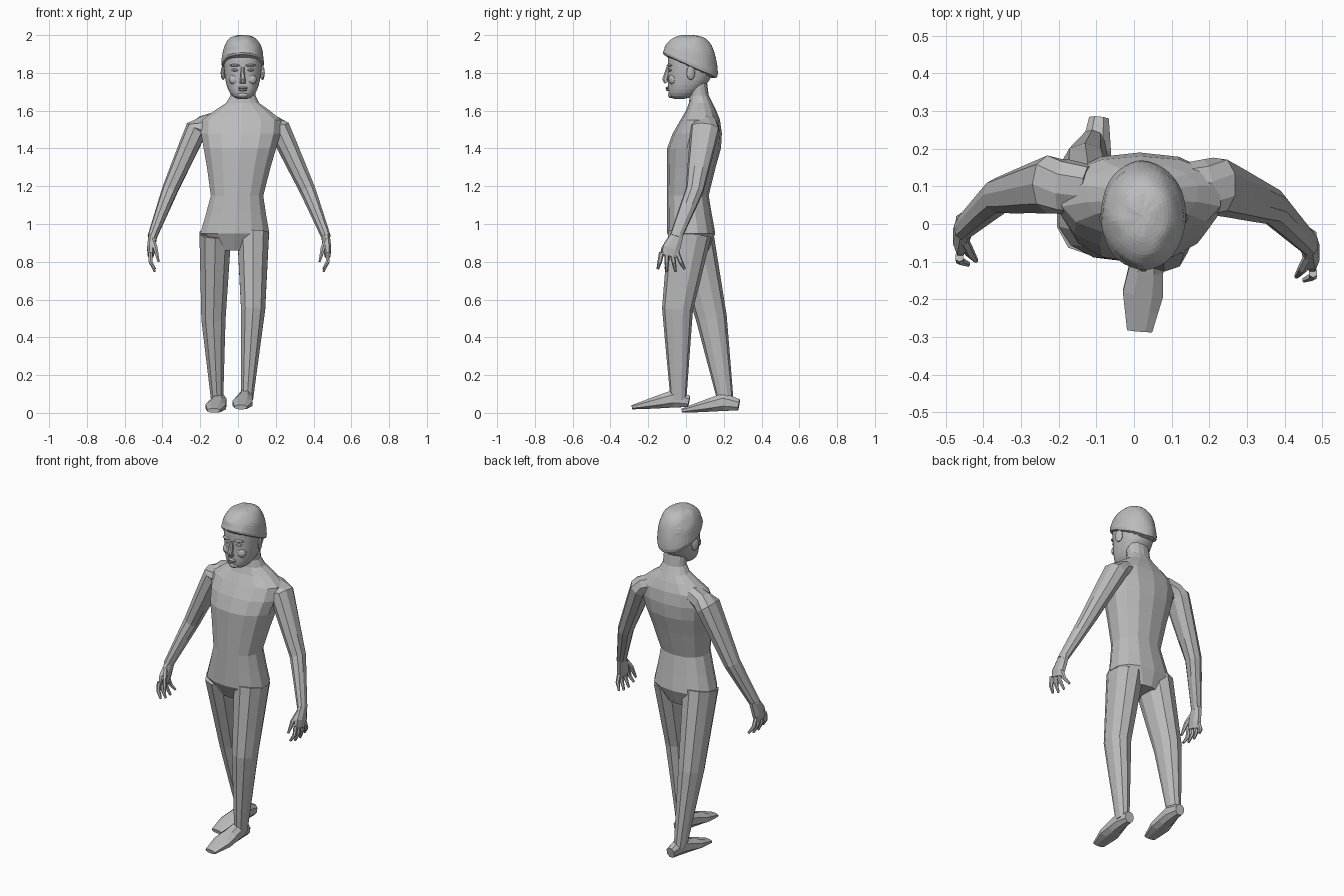
import bpy, bmesh, math, random
from mathutils import Vector, Matrix

random.seed(4)
default_cube = bpy.data.objects.get("Cube")
if default_cube:
    bpy.data.objects.remove(default_cube, do_unlink=True)

SHADE = (.5, .5, .5, 1)
grey = bpy.data.materials.new("plain grey")
grey.use_nodes = True
grey.diffuse_color = SHADE
grey.node_tree.nodes["Principled BSDF"].inputs["Base Color"].default_value = SHADE


def finish(name, bm):
    bmesh.ops.recalc_face_normals(bm, faces=bm.faces)
    mesh = bpy.data.meshes.new(name)
    bm.to_mesh(mesh)
    bm.free()
    mesh.materials.append(grey)
    obj = bpy.data.objects.new(name, mesh)
    bpy.context.scene.collection.objects.link(obj)
    return obj


def skin(name, loops):
    """Join loops of points into a closed tube."""
    bm = bmesh.new()
    rows = [[bm.verts.new(point) for point in loop] for loop in loops]
    for lower, upper in zip(rows, rows[1:]):
        for k in range(len(lower)):
            bm.faces.new((lower[k - 1], lower[k], upper[k], upper[k - 1]))
    bm.faces.new(rows[0])
    bm.faces.new(rows[-1])
    return finish(name, bm)


def oval(centre, across, deep, sides, power):
    """Slightly squared oval spanned by two half axes."""
    loop = []
    for k in range(sides):
        angle = math.tau * (k + .5) / sides
        c, s = math.cos(angle), math.sin(angle)
        loop.append(centre + across * math.copysign(abs(c) ** power, c)
                    + deep * math.copysign(abs(s) ** power, s))
    return loop


def limb(name, joints, steps=3, sides=10):
    """Tapered tube through (centre, half width, half depth) joints."""
    stations = []
    for start, end in zip(joints, joints[1:]):
        for i in range(steps):
            t = i / steps
            stations.append((start[0].lerp(end[0], t),
                             start[1] + (end[1] - start[1]) * t,
                             start[2] + (end[2] - start[2]) * t))
    stations.append(joints[-1])
    loops = []
    last = len(stations) - 1
    for i, (centre, width, depth) in enumerate(stations):
        along = stations[min(i + 1, last)][0] - stations[max(i - 1, 0)][0]
        along.normalize()
        across = Vector((1, 0, 0))
        across = (across - along * across.dot(along)).normalized()
        loops.append(oval(centre, across * width, along.cross(across) * depth, sides, .9))
    return skin(name, loops)


def stack(name, rows, lean, sides):
    """Level ovals from (height, half width, front, back) rows; lean gives x."""
    loops = []
    for z, width, front, back in rows:
        centre = Vector((lean(z), (front + back) / 2, z))
        loops.append(oval(centre, Vector((width, 0, 0)),
                          Vector((0, (back - front) / 2, 0)), sides, .87))
    return skin(name, loops)


def blob(name, centre, size, spin=0):
    bm = bmesh.new()
    bmesh.ops.create_icosphere(bm, subdivisions=2, radius=1)
    place = Matrix.Translation(centre) @ Matrix.Rotation(spin, 4, 'Z')
    bmesh.ops.transform(bm, matrix=place @ Matrix.Diagonal((*size, 1)), verts=bm.verts)
    return finish(name, bm)


def soften(obj):
    modifier = obj.modifiers.new("rounding", 'SUBSURF')
    modifier.levels = modifier.render_levels = 1


# Torso and neck, leaning a little to the left going up
stack("torso", [
    (.86, .1, -.05, .12), (.95, .187, -.1, .155), (1.05, .163, -.1, .137),
    (1.15, .142, -.1, .12), (1.3, .172, -.1, .157), (1.4, .196, -.1, .185),
    (1.48, .215, -.07, .19), (1.55, .215, -.03, .18), (1.6, .15, 0, .16),
    (1.64, .09, .015, .14), (1.68, .068, .02, .12), (1.76, .066, 0, .11)],
    lean=lambda z: min(.028, -.02 + .06 * (z - .9)), sides=14)


# Legs and feet, the left one striding forward
def leg(name, hip, knee, ankle, heel, toe_turn):
    hip, knee, ankle, heel = map(Vector, (hip, knee, ankle, heel))
    limb(name + "_leg", [(hip, .088, .115), (knee, .067, .082), (ankle, .033, .042)])
    instep = heel + Vector((toe_turn * .2, -.08, .015))
    ball = heel + Vector((toe_turn * .7, -.2, -.01))
    toes = heel + Vector((toe_turn, -.3, -.03))
    limb(name + "_foot", [(heel, .028, .032), (instep, .042, .05),
                          (ball, .058, .03), (toes, .036, .012)], steps=2, sides=8)


leg("left", (.08, .02, .95), (.08, -.045, .55), (.048, -.04, .07), (.045, .016, .06), -.03)
leg("right", (-.12, .03, .95), (-.13, .135, .5), (-.11, .21, .06), (-.093, .28, .042), -.036)


# Arms with hands; drift moves a hand forward and outward
def arm(side, name, outward, forward):
    def at(x, y, z, pull=1):
        return Vector((side * (x + outward * pull), y - forward * pull, z))

    limb(name + "_arm", [
        (at(.12, .09, 1.54, 0), .05, .07), (at(.22, .105, 1.5, .1), .06, .078),
        (at(.36, .075, 1.18, .7), .043, .048), (at(.455, -.012, .93), .025, .033)], sides=9)
    limb(name + "_palm", [
        (at(.45, 0, .95), .024, .032), (at(.46, -.035, .87), .023, .05),
        (at(.462, -.045, .83), .016, .045)], steps=1, sides=8)
    for i, finger in enumerate(("index", "middle", "ring", "little")):
        y = -.087 + i * .027
        tip = .74 + .015 * abs(i - 1.5)
        limb(f"{name}_{finger}_finger", [
            (at(.464, y, .85), .012, .014), (at(.463, y + (i - 1) * .01, .8), .011, .012),
            (at(.44, y + (i - 1) * .02, tip), .006, .007)], steps=2, sides=6)
    limb(name + "_thumb", [
        (at(.455, -.04, .92), .014, .017), (at(.437, -.075, .87), .013, .014),
        (at(.42, -.097, .8), .006, .007)], steps=2, sides=6)


arm(1, "left", .012, .042)
arm(-1, "right", 0, 0)

# Skull tapering to the jaw
MIDDLE = .025
soften(stack("head", [
    (1.66, .028, -.065, -.01), (1.675, .058, -.09, .04), (1.71, .08, -.097, .085),
    (1.76, .094, -.098, .13), (1.81, .1, -.097, .147), (1.87, .106, -.1, .158),
    (1.92, .1, -.095, .15), (1.96, .075, -.06, .12)],
    lean=lambda z: MIDDLE, sides=18))

# Cropped hair: a dome whose rim is high in front and low at the nape
dome = []
for i in range(9):
    t = i / 8.2
    rise, reach = math.sin(t * math.pi / 2), math.cos(t * math.pi / 2) ** .6
    ring = oval(Vector((MIDDLE, .023, 1.82 + .18 * rise)),
                Vector((.118 * reach, 0, 0)), Vector((0, .149 * reach, 0)), 20, 1)
    for point in ring:
        point.z -= .5 * (1 - t) ** 2 * (point.y - .023)
        point += Vector([random.uniform(-.004, .004) for axis in range(3)])
    dome.append(ring)
soften(skin("hair", dome))

# Nose, lips and chin
limb("nose", [
    (Vector((MIDDLE, -.092, 1.83)), .009, .012), (Vector((MIDDLE, -.11, 1.765)), .015, .017),
    (Vector((MIDDLE, -.102, 1.748)), .017, .013)], steps=2, sides=8)
blob("upper_lip", (MIDDLE, -.097, 1.72), (.028, .013, .007))
blob("lower_lip", (MIDDLE, -.094, 1.71), (.024, .013, .007))
blob("chin", (MIDDLE, -.078, 1.683), (.03, .018, .017))

# Eyes, brows, cheeks and ears
for side, name in ((1, "left"), (-1, "right")):
    turn = side * .35
    blob(name + "_eye", (MIDDLE + side * .042, -.083, 1.815), (.02, .013, .008), turn)
    blob(name + "_brow", (MIDDLE + side * .042, -.088, 1.84), (.03, .013, .007), turn)
    blob(name + "_cheek", (MIDDLE + side * .045, -.068, 1.765), (.03, .025, .03))
    blob(name + "_ear", (MIDDLE + side * .104, .025, 1.8), (.011, .024, .038), turn)
